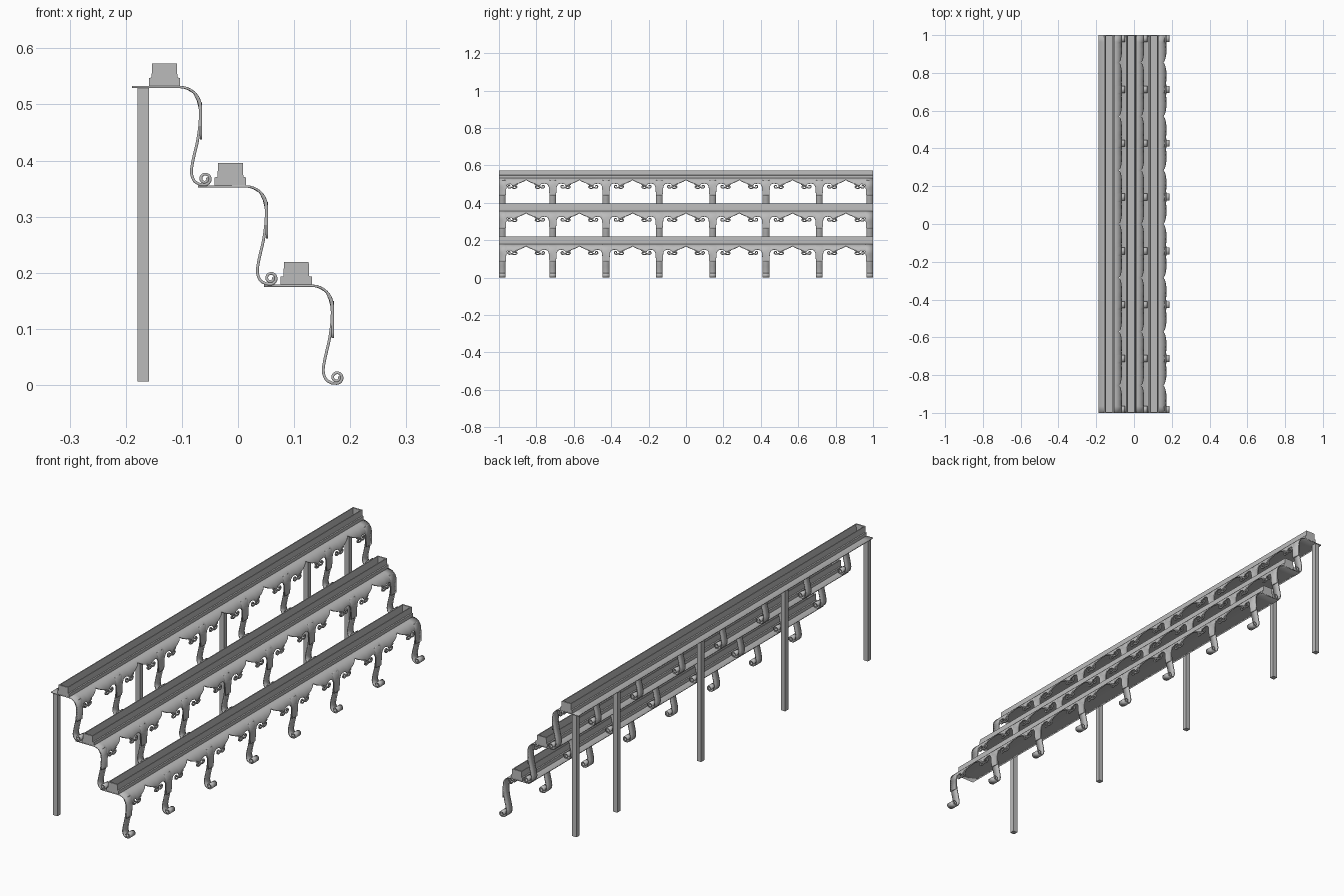
import bpy, bmesh, math
from mathutils import Vector

if "Cube" in bpy.data.objects:
    bpy.data.objects.remove(bpy.data.objects["Cube"])

GREY = bpy.data.materials.new("plain grey metal")
GREY.use_nodes = True
GREY.diffuse_color = (0.5, 0.5, 0.5, 1)
GREY.node_tree.nodes["Principled BSDF"].inputs["Base Color"].default_value = (0.5, 0.5, 0.5, 1)

BAY = 0.285
BAYS = [BAY * i for i in range(-3, 4)]
LEG_W = 0.036
LEGS = [BAY * (i + 0.5) for i in range(-3, 3)] + [-1 + LEG_W / 2, 1 - LEG_W / 2]
BEND_X, BEND_R = 0.086, 0.037      # rounded front of each shelf


def finish(name, bm, thick=0, smooth=True):
    """Turn a bmesh into a named object, with optional sheet thickness."""
    if not thick:
        bmesh.ops.recalc_face_normals(bm, faces=bm.faces)
    me = bpy.data.meshes.new(name)
    bm.to_mesh(me)
    bm.free()
    ob = bpy.data.objects.new(name, me)
    bpy.context.collection.objects.link(ob)
    me.materials.append(GREY)
    if thick:
        mod = ob.modifiers.new("thickness", "SOLIDIFY")
        mod.thickness, mod.offset = thick, 0
    if smooth:
        bpy.ops.object.select_all(action="DESELECT")
        ob.select_set(True)
        bpy.context.view_layer.objects.active = ob
        bpy.ops.object.shade_smooth_by_angle(angle=math.radians(40))
    return ob


def grid(bm, columns):
    """Skin equal-length columns of points with quads."""
    cols = [[bm.verts.new(p) for p in c] for c in columns]
    for a, b in zip(cols, cols[1:]):
        for i in range(len(a) - 1):
            bm.faces.new((a[i], b[i], b[i + 1], a[i + 1]))


def spline(pts, steps=5):
    """Catmull-Rom samples through 2D points."""
    p = [Vector(q) for q in pts]
    p = [2 * p[0] - p[1]] + p + [2 * p[-1] - p[-2]]
    out = []
    for a, b, c, d in zip(p, p[1:], p[2:], p[3:]):
        for k in range(steps):
            t = k / steps
            out.append(0.5 * (2 * b + (c - a) * t + (2 * a - 5 * b + 4 * c - d) * t ** 2
                              + (3 * b - a - 3 * c + d) * t ** 3))
    return out + [p[-2]]


def bend(s):
    """Point at length s around the rounded front and down its skirt."""
    q = BEND_R * math.pi / 2
    if s > q:
        return BEND_X + BEND_R, -BEND_R - (s - q)
    a = s / BEND_R
    return BEND_X + BEND_R * math.sin(a), -BEND_R * (1 - math.cos(a))


def length_for(drop):
    if drop > BEND_R:
        return BEND_R * math.pi / 2 + drop - BEND_R
    return BEND_R * math.acos(1 - drop / BEND_R)


# Lower edge of the skirt: distance from the arch peak, drop below the shelf
EDGE = [(0, .008), (.012, .016), (.03, .024), (.05, .031), (.066, .04), (.074, .04),
        (.08, .031), (.1, .027), (.115, .032), (.121, .045), (.125, .093)]


def shelf_sheet(ox, oz):
    stations = [(c + sgn * u, d) for c in BAYS for u, d in EDGE for sgn in (-1, 1) if u or sgn > 0]
    stations = [(y, d) for y, d in stations if abs(y) < 0.945]
    for sgn in (-1, 1):
        stations += [(sgn * .955, .032), (sgn * .96, .045), (sgn * .964, .093), (sgn, .093)]
    cols = []
    for y, d in sorted(stations):
        end = length_for(d)
        col = [(ox, y, oz), (ox + BEND_X, y, oz)]
        for k in range(1, 13):
            x, z = bend(end * k / 12)
            col.append((ox + x, y, oz + z))
        cols.append(col)
    bm = bmesh.new()
    grid(bm, cols)
    finish("shelf_with_scalloped_skirt", bm, 0.004)


def scroll_legs(ox, oz):
    path = spline([(.112, -.011), (.1205, -.03), (.1215, -.06), (.117, -.095), (.109, -.13),
                   (.106, -.152), (.111, -.167), (.121, -.1735)])
    # Spiral foot
    for k in range(1, 29):
        a = -math.pi / 2 - 0.3 + k * 0.31
        r = 0.0108 - 0.00022 * k
        path.append(Vector((.130 + r * math.cos(a), -.1635 + r * math.sin(a))))
    bm = bmesh.new()
    for y in LEGS:
        grid(bm, [[(ox + p.x, y + w, oz + p.y) for p in path] for w in (-LEG_W / 2, LEG_W / 2)])
    finish("scroll_legs", bm, 0.005)


def skirt_curls(ox, oz):
    curls = [[(.045, -.03), (.06, -.039), (.076, -.048), (.09, -.052), (.098, -.046),
              (.095, -.038), (.087, -.039), (.087, -.044)],
             [(.08, -.046), (.068, -.053), (.055, -.052), (.049, -.046), (.054, -.041), (.059, -.045)]]
    bm = bmesh.new()
    x = ox + BEND_X + BEND_R
    for c in BAYS:
        for sgn in (-1, 1):
            for pts in curls:
                path = spline(pts, 4)
                grid(bm, [[(x + w, c + sgn * p.x, oz + p.y) for p in path] for w in (-.002, .002)])
    finish("skirt_curls", bm, 0.006)


def trough(ox, oz):
    # Stepped channel section, open at the top
    half = [(.028, 0), (.028, .015), (.023, .016), (.022, .041), (.018, .041), (.017, .012)]
    section = [(-x, z) for x, z in half] + [(x, z) for x, z in reversed(half)]
    bm = bmesh.new()

    def prism(points, y0, y1):
        face = bm.faces.new([bm.verts.new((ox + .058 + x, y0, oz + .001 + z)) for x, z in points])
        out = bmesh.ops.extrude_face_region(bm, geom=[face])["geom"]
        bmesh.ops.translate(bm, vec=(0, y1 - y0, 0),
                            verts=[v for v in out if isinstance(v, bmesh.types.BMVert)])

    prism(section, -1, 1)
    # End plates
    plate = [(-.019, .011), (-.019, .041), (.019, .041), (.019, .011)]
    prism(plate, -1, -.994)
    prism(plate, .994, 1)
    finish("planter_trough", bm, smooth=False)


# Three descending tiers
for i in range(3):
    ox, oz = -.189 + .1175 * i, .531 - .177 * i
    shelf_sheet(ox, oz)
    scroll_legs(ox, oz)
    skirt_curls(ox, oz)
    trough(ox, oz)

# Rear posts
for y in (-.989, -1.5 * BAY, .5 * BAY, 2.5 * BAY, .989):
    bm = bmesh.new()
    bmesh.ops.create_cube(bm, size=1)
    bmesh.ops.scale(bm, vec=(.021, .021, .523), verts=bm.verts)
    bmesh.ops.translate(bm, vec=(-.169, y, .268), verts=bm.verts)
    finish("rear_post", bm, smooth=False)
